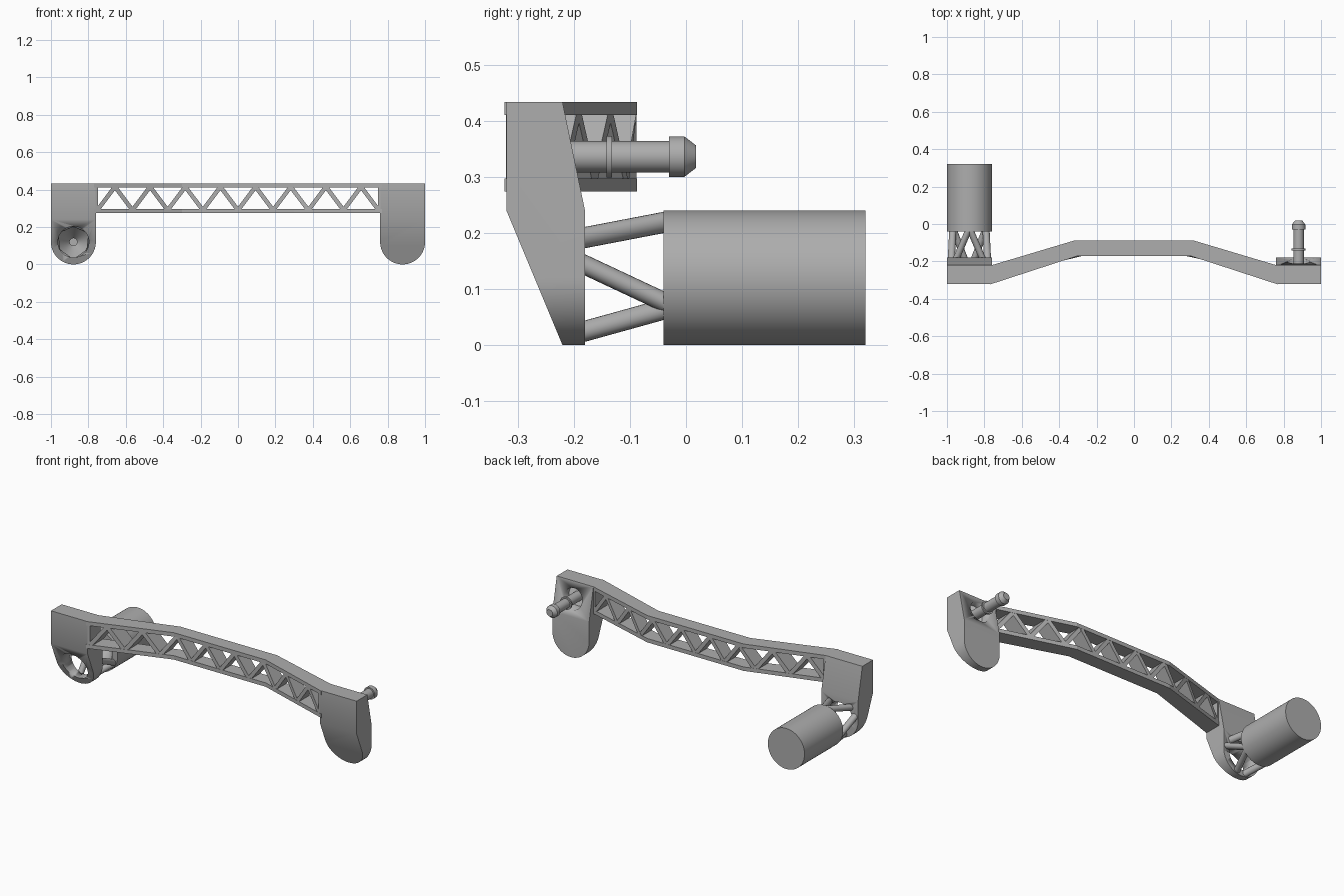
import bpy, bmesh, math
from mathutils import Vector

cube = bpy.data.objects.get("Cube")
if cube:
    bpy.data.objects.remove(cube, do_unlink=True)


def material(name, value):
    m = bpy.data.materials.new(name)
    m.use_nodes = True
    col = (value, value, value, 1)
    m.diffuse_color = col
    m.node_tree.nodes["Principled BSDF"].inputs["Base Color"].default_value = col
    return m


GREY = material("mid grey", 0.42)
WHITE = material("white", 0.9)


def finish(bm, name, mat=GREY, smooth=True):
    bmesh.ops.recalc_face_normals(bm, faces=bm.faces)
    me = bpy.data.meshes.new(name)
    bm.to_mesh(me)
    bm.free()
    ob = bpy.data.objects.new(name, me)
    bpy.context.collection.objects.link(ob)
    me.materials.append(mat)
    activate(ob)
    if smooth:
        bpy.ops.object.shade_smooth_by_angle(angle=math.radians(30))
    return ob


def activate(ob):
    bpy.ops.object.select_all(action='DESELECT')
    ob.select_set(True)
    bpy.context.view_layer.objects.active = ob


def prism(bm, ring_a, ring_b):
    """Solid between two matching rings of points."""
    a = [bm.verts.new(p) for p in ring_a]
    b = [bm.verts.new(p) for p in ring_b]
    bm.faces.new(a)
    bm.faces.new(b[::-1])
    n = len(a)
    for i in range(n):
        j = (i + 1) % n
        bm.faces.new((a[i], b[i], b[j], a[j]))


def lathe(name, profile, x, z, mat=GREY, segments=48):
    """Revolve (radius, y) points about an axis along y."""
    bm = bmesh.new()
    vs = [bm.verts.new((r, y, 0)) for r, y in profile]
    edges = [bm.edges.new(p) for p in zip(vs, vs[1:])]
    bmesh.ops.spin(bm, geom=vs + edges, cent=(0, 0, 0), axis=(0, 1, 0),
                   angle=math.tau, steps=segments, use_duplicate=False)
    bmesh.ops.remove_doubles(bm, verts=bm.verts, dist=1e-5)
    bmesh.ops.translate(bm, verts=bm.verts, vec=(x, 0, z))
    return finish(bm, name, mat)


def cut(target, cutter):
    mod = target.modifiers.new("hole", 'BOOLEAN')
    mod.operation = 'DIFFERENCE'
    mod.solver = 'EXACT'
    mod.object = cutter
    activate(target)
    bpy.ops.object.modifier_apply(modifier=mod.name)
    bpy.data.objects.remove(cutter, do_unlink=True)


TOP, R, CX = 0.433, 0.12, 0.88
PIN_Z = 0.336


# End blocks: round-bottomed slabs trimmed by two sloping planes
def end_block(name, cx):
    outline = [(cx + R, TOP), (cx - R, TOP)]
    for i in range(33):
        a = math.pi + math.pi * i / 32
        outline.append((cx + R * math.cos(a), R + R * math.sin(a)))
    bm = bmesh.new()
    prism(bm, [(x, -0.32, z) for x, z in outline],
          [(x, -0.18, z) for x, z in outline])
    for point, normal in (((0, -0.32, 0.24), (0, -0.24, -0.10)),
                          ((0, -0.18, 0.24), (0, 0.193, 0.04))):
        cutres = bmesh.ops.bisect_plane(
            bm, geom=bm.verts[:] + bm.edges[:] + bm.faces[:],
            plane_co=point, plane_no=normal, clear_outer=True)
        rim = [e for e in cutres["geom_cut"] if isinstance(e, bmesh.types.BMEdge)]
        bmesh.ops.holes_fill(bm, edges=[e for e in bm.edges if e.is_boundary] or rim)
    return finish(bm, name)


right_block = end_block("right_end_block", -CX)
left_block = end_block("left_end_block", CX)


def plug(r, y0, y1, x, z):
    return lathe("cutter", [(0, y0), (r, y0), (r, y1), (0, y1)], x, z)


cut(right_block, plug(0.083, -0.5, 0, -CX, R))
cut(left_block, plug(0.06, -0.255, 0, CX, PIN_Z))


# Beam edges in plan, bent towards the back in the middle
def front_y(x):
    return -0.17 - 0.15 * max(0, abs(x) - 0.30) / 0.46


def back_y(x):
    return -0.087 - 0.133 * max(0, abs(x) - 0.315) / 0.445


def chord(name, z0, z1):
    plan = [(x, front_y(x)) for x in (-0.77, -0.30, 0.30, 0.77)]
    plan += [(x, back_y(x)) for x in (0.77, 0.315, -0.315, -0.77)]
    bm = bmesh.new()
    prism(bm, [(x, y, z0) for x, y in plan], [(x, y, z1) for x, y in plan])
    finish(bm, name, smooth=False)


chord("beam_top_chord", 0.41, TOP)
chord("beam_bottom_chord", 0.274, 0.297)


# Zigzag webs run the full depth between the chords
def web(bm, x0, x1, half):
    quad = [(x0 - half, 0.29), (x0 + half, 0.29),
            (x1 + half, 0.415), (x1 - half, 0.415)]
    prism(bm, [(x, front_y(x) + 0.001, z) for x, z in quad],
          [(x, back_y(x) - 0.001, z) for x, z in quad])


BAYS, PITCH = 8, 0.188
bm = bmesh.new()
for i in range(BAYS):
    apex = (i - (BAYS - 1) / 2) * PITCH
    for side in (-1, 1):
        web(bm, apex + side * PITCH / 2, apex, 0.014)
for side in (-1, 1):
    web(bm, side * 0.757, side * 0.757, 0.008)
finish(bm, "beam_webs", smooth=False)

# Barrel with a dished front
lathe("barrel", [(0, 0.32), (R, 0.32), (R, -0.04), (0.085, -0.04),
                 (0.02, 0.05), (0.02, 0.09), (0, 0.09)], -CX, R, segments=64)


# Six crossed struts between block and barrel
def on_ring(deg, y):
    a = math.radians(deg)
    return Vector((-CX + 0.1 * math.cos(a), y, R + 0.1 * math.sin(a)))


bm = bmesh.new()
for base in (30, 150, 270):
    for s in (-1, 1):
        a, b = on_ring(base + s * 15, -0.186), on_ring(base + s * 57, -0.034)
        ring = [(0.019 * math.cos(t * math.tau / 20), 0.019 * math.sin(t * math.tau / 20))
                for t in range(20)]
        prism(bm, [a + Vector((u, 0, v)) for u, v in ring],
              [b + Vector((u, 0, v)) for u, v in ring])
finish(bm, "barrel_struts")

# Pin with collar and chamfered head, seated in the blind hole
lathe("pin", [(0, -0.26), (0.028, -0.26), (0.028, -0.142), (0.037, -0.142),
              (0.037, -0.132), (0.028, -0.132), (0.028, -0.03), (0.036, -0.03),
              (0.036, -0.003), (0.02, 0.018), (0, 0.018)], CX, PIN_Z)
lathe("pin_seat", [(0, -0.256), (0.06, -0.256), (0.06, -0.25), (0, -0.25)],
      CX, PIN_Z, WHITE)
